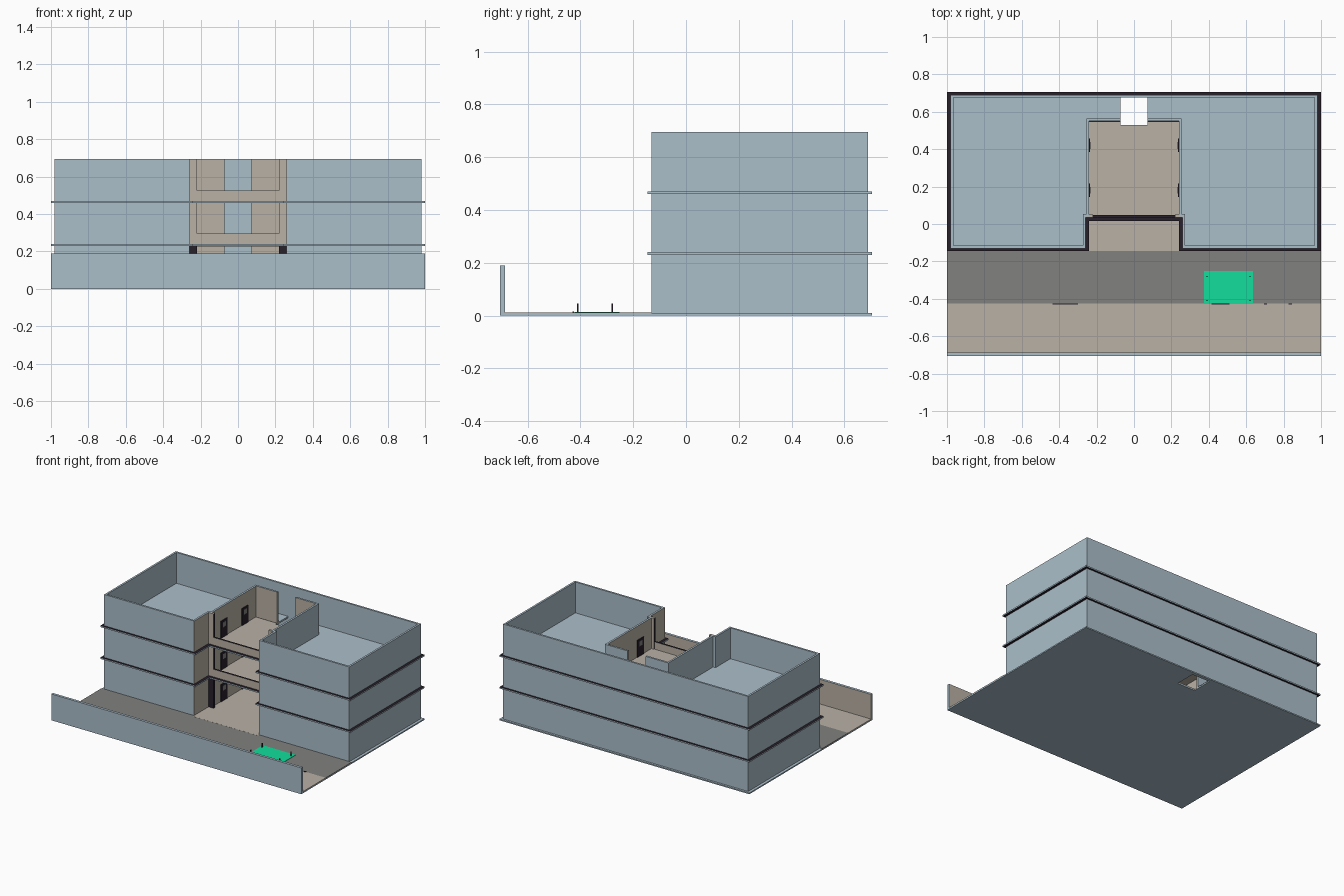
import bpy, bmesh
from mathutils import Vector

if "Cube" in bpy.data.objects:
    bpy.data.objects.remove(bpy.data.objects["Cube"])


def material(name, rgb):
    m = bpy.data.materials.new(name)
    m.diffuse_color = (*rgb, 1)
    m.use_nodes = True
    m.node_tree.nodes["Principled BSDF"].inputs["Base Color"].default_value = m.diffuse_color
    return m


BLUE = material("pale blue", (0.41, 0.52, 0.59))
BEIGE = material("warm beige", (0.49, 0.44, 0.38))
DARK = material("dark trim", (0.02, 0.014, 0.024))
GREY = material("road grey", (0.22, 0.22, 0.21))
GREEN = material("bright green", (0.006, 0.73, 0.33))


def finish(name, bm, mats, mirror=False):
    bmesh.ops.recalc_face_normals(bm, faces=bm.faces)
    me = bpy.data.meshes.new(name)
    bm.to_mesh(me)
    bm.free()
    for m in mats:
        me.materials.append(m)
    ob = bpy.data.objects.new(name, me)
    bpy.context.collection.objects.link(ob)
    if mirror:
        mod = ob.modifiers.new("mirror", 'MIRROR')
        mod.merge_threshold = 0.0001
    return ob


def prism(name, pts, z0, z1, side, cap=None, mirror=False):
    """Extruded outline; mirrored ones leave the x = 0 seam open."""
    bm = bmesh.new()
    lo = [bm.verts.new((x, y, z0)) for x, y in pts]
    hi = [bm.verts.new((x, y, z1)) for x, y in pts]
    n = len(pts)
    for i in range(n):
        j = (i + 1) % n
        if mirror and abs(pts[i][0]) + abs(pts[j][0]) < 1e-6:
            continue
        bm.faces.new((lo[i], lo[j], hi[j], hi[i]))
    for ring in (lo, hi):
        bm.faces.new(ring).material_index = 1
    return finish(name, bm, [side, cap or side], mirror)


def box(name, x0, x1, y0, y1, z0, z1, mat, special=None, direction=None, mirror=False):
    """Box; faces looking along `direction` take the special material."""
    bm = bmesh.new()
    bmesh.ops.create_cube(bm, size=1)
    for v in bm.verts:
        v.co = Vector(((x0 + x1) / 2 + v.co.x * (x1 - x0),
                       (y0 + y1) / 2 + v.co.y * (y1 - y0),
                       (z0 + z1) / 2 + v.co.z * (z1 - z0)))
    bm.normal_update()
    if special:
        for f in bm.faces:
            if f.normal.dot(Vector(direction)) > 0.9:
                f.material_index = 1
    return finish(name, bm, [mat, special or mat], mirror)


def wall_strip(name, path, t, z0, z1, first_beige):
    """Axis-aligned wall path, thickened to its right, mirrored across x."""
    p = [Vector(q) for q in path]
    nrm = []
    for a, b in zip(p, p[1:]):
        d = (b - a).normalized()
        nrm.append(Vector((d.y, -d.x)))
    inner = []
    for i, q in enumerate(p):
        if i in (0, len(p) - 1):
            inner.append(q + t * nrm[min(i, len(nrm) - 1)])
        else:
            inner.append(q + t * (nrm[i - 1] + nrm[i]))
    bm = bmesh.new()
    rows = [[bm.verts.new((q.x, q.y, z)) for q in pts]
            for pts, z in ((p, z0), (p, z1), (inner, z1), (inner, z0))]
    for i in range(len(p) - 1):
        for k in range(4):
            a, b = rows[k], rows[(k + 1) % 4]
            f = bm.faces.new((a[i], a[i + 1], b[i + 1], b[i]))
            if k == 0 and i >= first_beige:
                f.material_index = 1
    bm.faces.new([r[-1] for r in rows]).material_index = 1
    return finish(name, bm, [BLUE, BEIGE], True)


# Ground slab with the shaft opening, and its paving
HOLE = [(0, .68), (.072, .68), (.072, .53), (0, .53)]
prism("base_slab", [(0, -.705), (1, -.705), (1, .705), (0, .705)] + HOLE,
      0, .009, BLUE, mirror=True)
box("road", -1, 1, -.425, -.13, .006, .012, GREY)
box("front_walkway", -1, 1, -.69, -.425, .006, .012, BEIGE)
box("courtyard_paving", -.26, .26, -.145, .53, .006, .0125, BEIGE)
box("front_boundary_wall", -1, 1, -.705, -.686, 0, .19, BLUE, BEIGE, (0, 1, 0))

# Building walls: outer shell wrapping into the courtyard
PATH = [(0, .69), (.98, .69), (.98, -.13), (.26, -.13), (.26, .04),
        (.24, .04), (.24, .55), (.072, .55)]
PATH[0] = (0, .69)
wall_strip("building_walls", PATH, .014, .005, .695, 3)

# Storey slabs: dark overhanging ledges with blue edges, floors laid on top
SLAB = [(0, .015), (.24, .015), (.24, -.145), (1, -.145), (1, .705), (0, .705)] + HOLE
ROOM = [(.255, .555), (.255, .05), (.273, .05), (.273, -.117), (.967, -.117),
        (.967, .677), (.072, .677), (.072, .555)]
LEVELS = (.012, .24, .47)
for n, z in enumerate(LEVELS):
    tag = f"_{n + 1}"
    prism("room_floor" + tag, ROOM, z - .001, z + .002, BLUE, mirror=True)
    if n:
        prism("storey_ledge" + tag, SLAB, z - .01, z, BLUE, DARK, mirror=True)
        box("gallery_floor" + tag, -.24, .24, .045, .53, z - .001, z + .002, BEIGE)
        box("gallery_ceiling" + tag, -.24, .24, .045, .53, z - .012, z - .009, BEIGE)
        box("gallery_back_floor" + tag, .072, .24, .529, .545, z - .001, z + .002,
            BEIGE, mirror=True)
        box("gallery_parapet" + tag, -.222, .222, .034, .048, z, z + .055,
            BEIGE, DARK, (0, 0, 1))
    # Pilasters at the gallery opening: dark below, dark reveal above
    top = LEVELS[n + 1] - .01 if n < 2 else .695
    box("pilaster" + tag, .22, .26, .034, .052, z, top, BEIGE if n else DARK,
        DARK, (-1, 0, 0), mirror=True)
    # Doors along the courtyard side walls
    for k, y in enumerate((.18, .42)):
        name = f"_{n + 1}_{k + 1}"
        box("door_frame" + name, .235, .242, y - .036, y + .036, z, z + .125,
            DARK, mirror=True)
        box("door_light" + name, .2335, .236, y - .018, y + .018, z + .075, z + .11,
            GREY, mirror=True)

# Green parking bay with four short posts
box("green_bay", .375, .637, -.423, -.252, .011, .0145, GREEN)
for i, x in enumerate((.39, .62)):
    for j, y in enumerate((-.41, -.28)):
        box(f"bay_post_{i}_{j}", x - .003, x + .003, y - .003, y + .003, .01, .045, DARK)

# Drain grates along the road edge
for i, (a, b) in enumerate(((-.435, -.3), (.415, .51), (.695, .71), (.825, .845))):
    box(f"drain_grate_{i + 1}", a, b, -.43, -.424, .011, .016, DARK)
